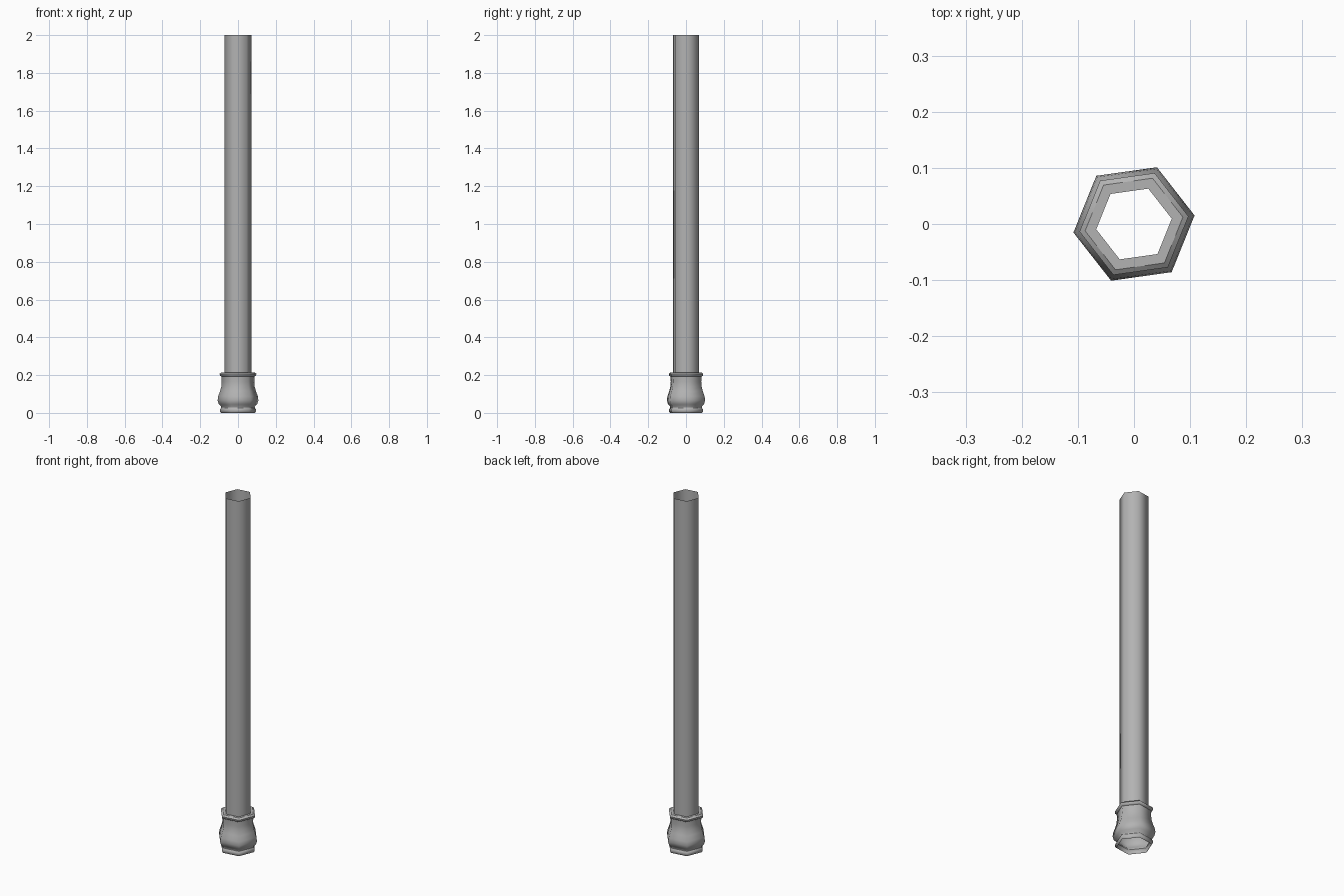
import bpy, bmesh, math

if "Cube" in bpy.data.objects:
    bpy.data.objects.remove(bpy.data.objects["Cube"])

SIDES, TURN = 6, math.radians(8)

# Mid-grey paint
grey = bpy.data.materials.new("mid_grey")
grey.diffuse_color = (0.45, 0.45, 0.45, 1)
grey.use_nodes = True
grey.node_tree.nodes["Principled BSDF"].inputs["Base Color"].default_value = grey.diffuse_color

def lathe(name, profile):
    """Sweep (radius, z) points into an open six-sided shell."""
    bm = bmesh.new()
    rings = []
    for r, z in profile:
        angles = [TURN + i * math.tau / SIDES for i in range(SIDES)]
        rings.append([bm.verts.new((r * math.cos(a), r * math.sin(a), z)) for a in angles])
    for low, high in zip(rings, rings[1:]):
        for i in range(SIDES):
            j = (i + 1) % SIDES
            bm.faces.new((low[i], low[j], high[j], high[i]))
    mesh = bpy.data.meshes.new(name)
    bm.to_mesh(mesh)
    bm.free()
    mesh.materials.append(grey)
    obj = bpy.data.objects.new(name, mesh)
    bpy.context.collection.objects.link(obj)
    bpy.ops.object.select_all(action='DESELECT')
    obj.select_set(True)
    bpy.context.view_layer.objects.active = obj
    bpy.ops.object.shade_smooth_by_angle(angle=math.radians(61))
    return obj

# Hollow pole, open at the top
lathe("pole_shaft", [(0.073, 0.215), (0.073, 2.0)])

# Bulbous foot, split where the profile has crisp edges
lathe("base_ring", [(0.090, 0.0), (0.096, 0.006), (0.096, 0.019), (0.090, 0.027)])
lathe("base_bulb", [
    (0.090, 0.027), (0.090, 0.034), (0.103, 0.046), (0.109, 0.066),
    (0.106, 0.088), (0.096, 0.115), (0.089, 0.140), (0.087, 0.165), (0.088, 0.192),
])
lathe("collar_rim", [(0.088, 0.192), (0.097, 0.197), (0.098, 0.207)])
lathe("collar_bevel", [(0.098, 0.207), (0.088, 0.215)])

# Flat ledge between the collar and the pole
lathe("collar_ledge", [(0.088, 0.215), (0.068, 0.215)])
